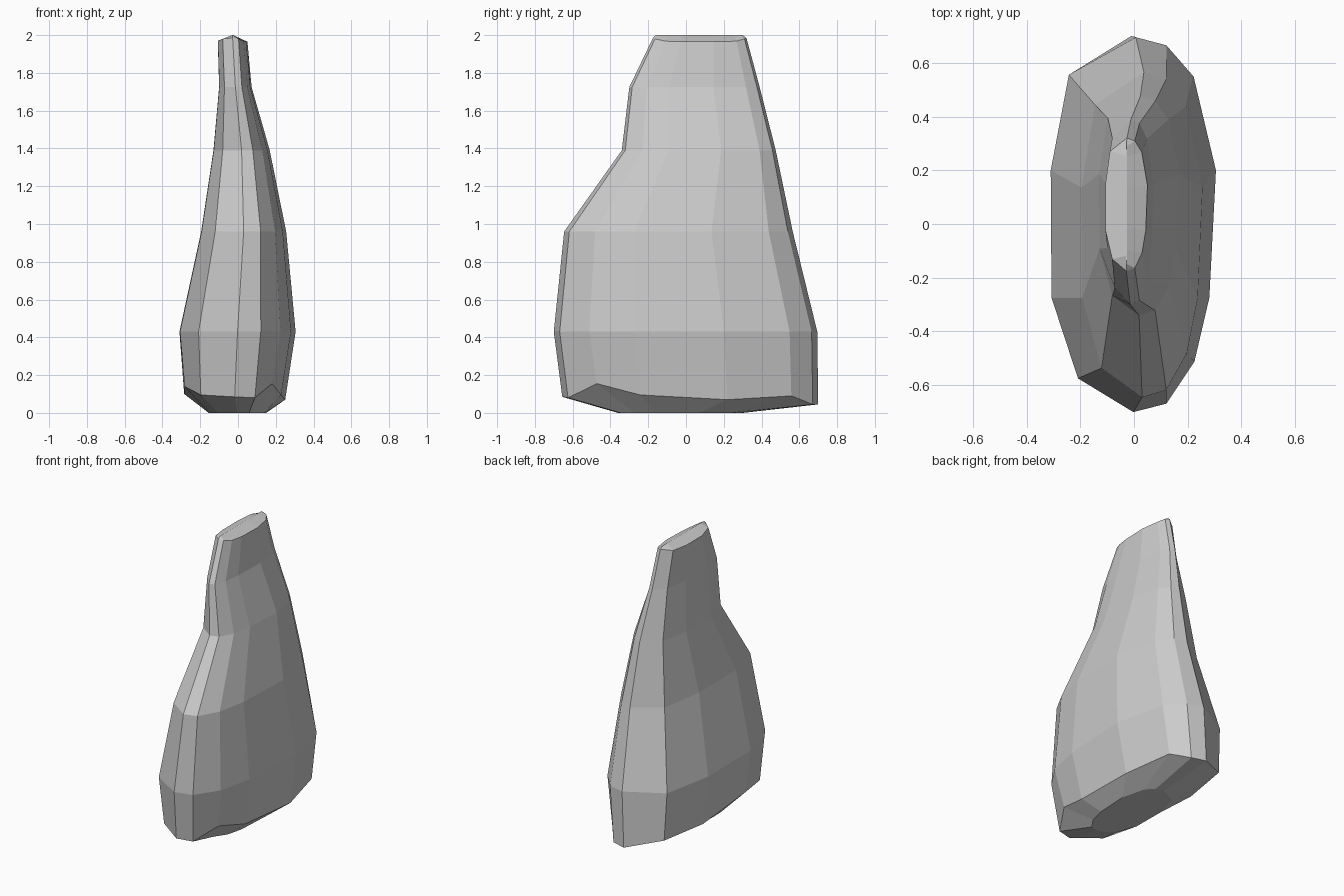
import bpy, bmesh

# Cross-section of the body, normalised to the range -1..1, anticlockwise from the front
SECTION = [(0.0, -1.0), (0.40, -0.955), (0.74, -0.73), (0.92, -0.39),
           (1.0, 0.29), (0.73, 0.79), (0.40, 0.957), (0.03, 1.0),
           (-0.78, 0.80), (-1.0, 0.29), (-0.99, -0.39), (-0.67, -0.82)]
N = len(SECTION)

# Uneven heights of the chipped lower rim and the domed upper rim
LOWER = [0.085, 0.08, 0.155, 0.095, 0.07, 0.09, 0.045, 0.045, 0.10, 0.10, 0.14, 0.095]
UPPER = [1.985, 1.98, 1.968, 1.965, 1.965, 1.968, 1.98, 1.985, 1.975, 1.97, 1.97, 1.98]

# Levels: x min, x max, y min, y max, height (single or per point)
LEVELS = [
    (-0.155, 0.15, -0.36, 0.30, 0.0),
    (-0.285, 0.25, -0.655, 0.70, LOWER),
    (-0.31, 0.305, -0.70, 0.695, 0.43),
    (-0.195, 0.255, -0.645, 0.565, 0.96),
    (-0.13, 0.168, -0.34, 0.475, 1.39),
    (-0.10, 0.072, -0.30, 0.39, 1.725),
    (-0.107, 0.05, -0.175, 0.32, UPPER),
    (-0.03, -0.026, -0.16, 0.30, 2.0),
]


def add_ring(bm, x0, x1, y0, y1, z):
    ring = []
    for i, (u, v) in enumerate(SECTION):
        h = z[i] if isinstance(z, list) else z
        ring.append(bm.verts.new(((x0 + x1) / 2 + u * (x1 - x0) / 2,
                                  (y0 + y1) / 2 + v * (y1 - y0) / 2, h)))
    return ring


# Faceted body lofted through the levels, ending in a narrow top ridge
bm = bmesh.new()
rings = [add_ring(bm, *level) for level in LEVELS]
for a, b in zip(rings, rings[1:]):
    for i in range(N):
        j = (i + 1) % N
        bm.faces.new((a[i], a[j], b[j], b[i]))
bm.faces.new(rings[0][::-1])
bm.faces.new(rings[-1])
bmesh.ops.recalc_face_normals(bm, faces=bm.faces[:])

mesh = bpy.data.meshes.new("standing_stone")
bm.to_mesh(mesh)
bm.free()
stone = bpy.data.objects.new("standing_stone", mesh)
bpy.context.collection.objects.link(stone)
